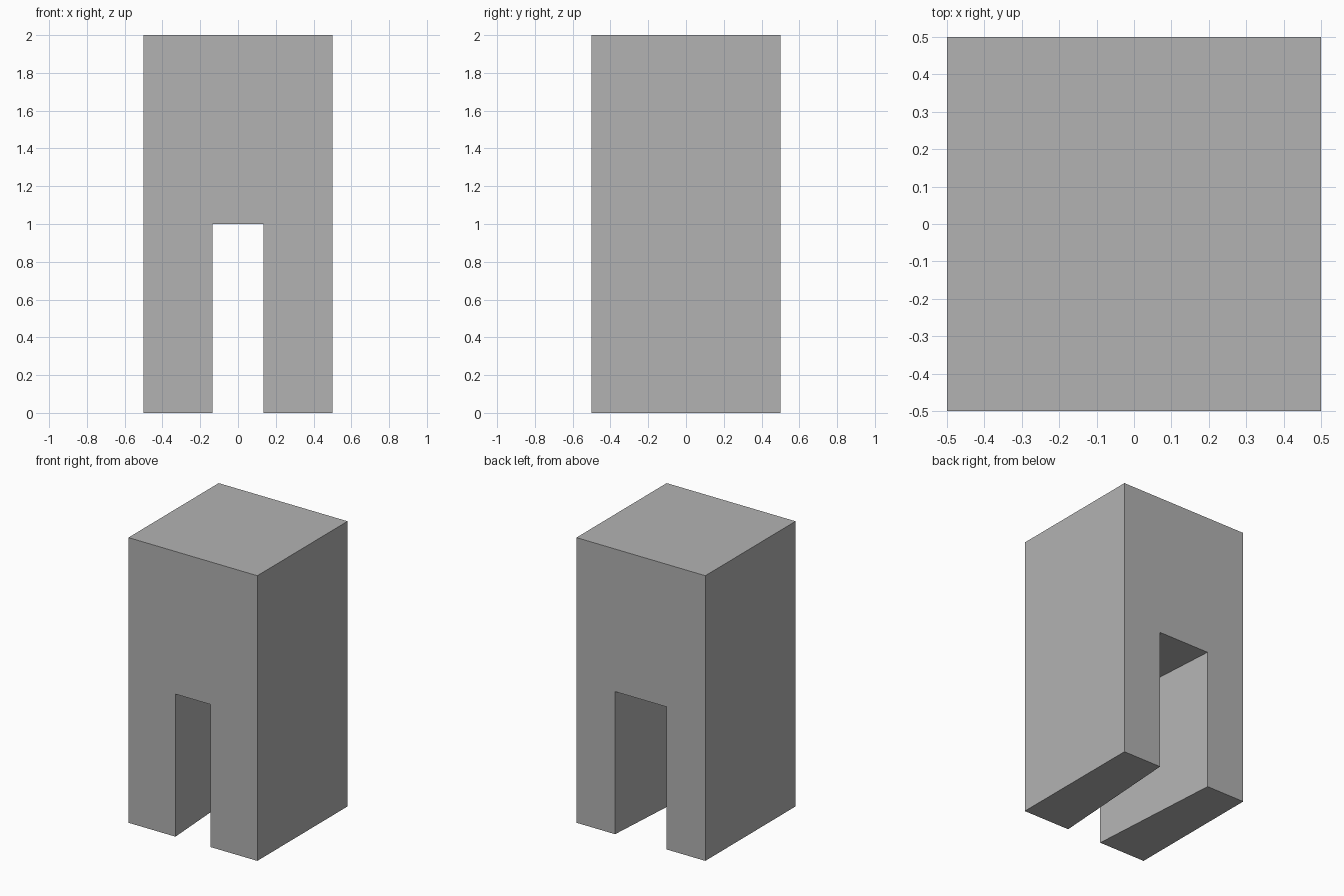
import bpy
import bmesh

cube = bpy.data.objects.get("Cube")
if cube:
    bpy.data.objects.remove(cube, do_unlink=True)

HALF = 0.5            # half width and half depth
HEIGHT = 2.0
OPENING_HEIGHT = 1.0
FRONT_GAP = 0.135     # half width of the passage at the front
BACK_GAP = 0.2        # half width of the passage at the back

# Plain grey material
grey = bpy.data.materials.new("plain_grey")
grey.use_nodes = True
color = (0.448, 0.448, 0.448, 1)
grey.diffuse_color = color
grey.node_tree.nodes["Principled BSDF"].inputs["Base Color"].default_value = color


def arch_outline(bm, y, gap):
    """Outline of the block with its doorway, at depth y."""
    side = [(gap, OPENING_HEIGHT), (gap, 0), (HALF, 0), (HALF, HEIGHT)]
    points = side + [(-x, z) for x, z in reversed(side)]
    return [bm.verts.new((x, y, z)) for x, z in points]


# Block with a passage that widens toward the back
bm = bmesh.new()
front = arch_outline(bm, -HALF, FRONT_GAP)
back = arch_outline(bm, HALF, BACK_GAP)
bm.faces.new(front)
bm.faces.new(list(reversed(back)))
count = len(front)
for i in range(count):
    j = (i + 1) % count
    bm.faces.new((front[j], front[i], back[i], back[j]))
bmesh.ops.recalc_face_normals(bm, faces=bm.faces)

mesh = bpy.data.meshes.new("block_with_passage")
bm.to_mesh(mesh)
bm.free()
mesh.materials.append(grey)
block = bpy.data.objects.new("block_with_passage", mesh)
bpy.context.collection.objects.link(block)
